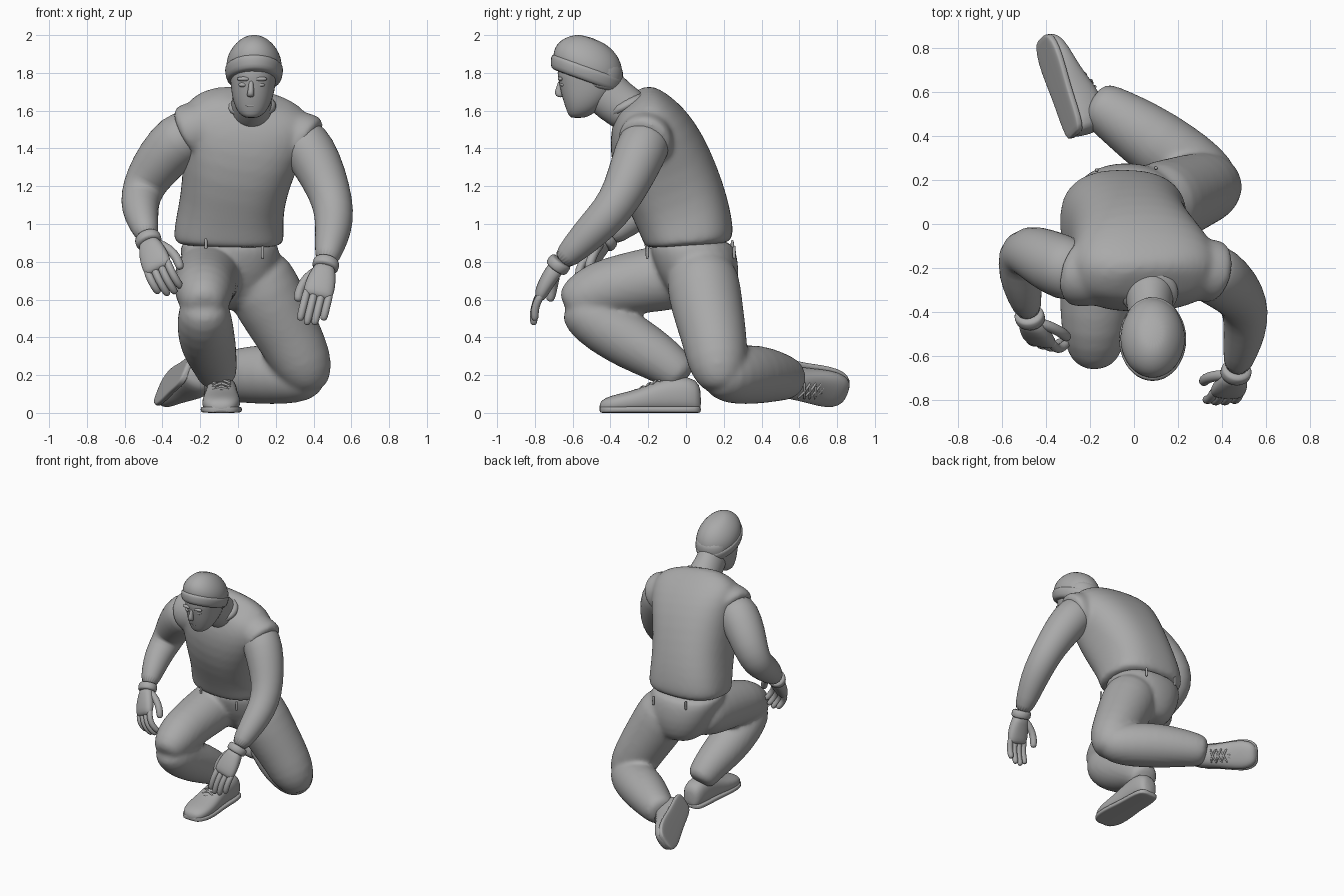
import bpy, bmesh, math
from mathutils import Vector

cube = bpy.data.objects.get("Cube")
if cube:
    bpy.data.objects.remove(cube)

grey = bpy.data.materials.new("plain_grey")
grey.use_nodes = True
tone = (0.4, 0.4, 0.4, 1)
grey.diffuse_color = tone
grey.node_tree.nodes["Principled BSDF"].inputs["Base Color"].default_value = tone

X, Y, Z = Vector((1, 0, 0)), Vector((0, 1, 0)), Vector((0, 0, 1))


def finish(name, bm, levels=1):
    """Turn a bmesh into a smooth shaded object."""
    bmesh.ops.recalc_face_normals(bm, faces=bm.faces)
    mesh = bpy.data.meshes.new(name)
    bm.to_mesh(mesh)
    bm.free()
    mesh.materials.append(grey)
    for face in mesh.polygons:
        face.use_smooth = True
    obj = bpy.data.objects.new(name, mesh)
    bpy.context.collection.objects.link(obj)
    if levels:
        sub = obj.modifiers.new("smooth", "SUBSURF")
        sub.levels = sub.render_levels = levels
    return obj


def fuse(name, parts, passes):
    """Melt overlapping parts into one continuous garment."""
    bm = bmesh.new()
    for part in parts:
        bm.from_mesh(part.data)
        bpy.data.objects.remove(part)
    obj = finish(name, bm)
    remesh = obj.modifiers.new("merge", "REMESH")
    remesh.mode = "VOXEL"
    remesh.voxel_size = .014
    remesh.use_smooth_shade = True
    relax = obj.modifiers.new("relax", "SMOOTH")
    relax.factor = .5
    relax.iterations = passes


def loft(name, rings, side=X, axis=None, power=2.0, count=20):
    """Skin rings (x, y, z, half width, half depth); axis fixes their plane."""
    bm = bmesh.new()
    centres = [Vector(r[:3]) for r in rings]
    loops = []
    for i, ring in enumerate(rings):
        along = axis or centres[min(i + 1, len(rings) - 1)] - centres[max(i - 1, 0)]
        along = along.normalized()
        wide = (side - along * side.dot(along)).normalized()
        deep = along.cross(wide)
        loop = []
        for k in range(count):
            c, s = (f(math.tau * k / count) for f in (math.cos, math.sin))
            c, s = (math.copysign(abs(v) ** (2 / power), v) for v in (c, s))
            loop.append(bm.verts.new(centres[i] + wide * c * ring[3] + deep * s * ring[-1]))
        loops.append(loop)
    for low, high in zip(loops, loops[1:]):
        for k in range(count):
            n = (k + 1) % count
            bm.faces.new((low[k], low[n], high[n], high[k]))
    bm.faces.new(loops[0][::-1])
    bm.faces.new(loops[-1])
    return finish(name, bm)


def tube(name, points, radius, side=X):
    """Slender rounded rod through a few points."""
    rings = [(*p, radius) for p in points]
    a, b = Vector(points[0]), Vector(points[-1])
    start = a - (Vector(points[1]) - a).normalized() * radius * .6
    end = b + (b - Vector(points[-2])).normalized() * radius * .6
    rings = [(*start, radius * .5)] + rings + [(*end, radius * .5)]
    return loft(name, rings, side, count=10)


def ball(name, place, size):
    bm = bmesh.new()
    bmesh.ops.create_uvsphere(bm, u_segments=16, v_segments=10, radius=1)
    bmesh.ops.scale(bm, vec=Vector(size), verts=bm.verts)
    bmesh.ops.translate(bm, vec=Vector(place), verts=bm.verts)
    return finish(name, bm, 0)


def hand(label, wrist, forward, thumb_way, flip, curl):
    """Cuff, palm, four curled fingers and a thumb."""
    f = Vector(forward).normalized()
    w = Vector(thumb_way)
    w = (w - f * w.dot(f)).normalized()
    n = f.cross(w) * flip
    o = Vector(wrist)

    def at(along, across, inward):
        return tuple(o + f * along + w * across + n * inward)

    loft(label + "_glove_cuff", [(*at(d, 0, 0), r, r * .9) for d, r in
         ((-.03, .062), (-.02, .072), (.02, .072), (.03, .062))], w, f)
    loft(label + "_palm", [(*at(d, 0, i), a, b) for d, i, a, b in
         ((0, 0, .05, .045), (.06, 0, .068, .045), (.13, .005, .082, .042),
          (.19, .015, .08, .036), (.21, .02, .066, .02))], w, f, 2.4)
    for k, name in enumerate(("index", "middle", "ring", "little")):
        across = .06 - .04 * k
        size = (.16, .175, .165, .13)[k]
        points, along, inward = [], .18, .015
        for step in range(4):
            points.append(at(along, across, inward))
            angle = curl * (step + .4)
            along += math.cos(angle) * size / 3
            inward += math.sin(angle) * size / 3
        tube(label + "_" + name + "_finger", points, .022, w)
    tube(label + "_thumb", [at(.04, .04, .01), at(.09, .085, .035),
         at(.15, .105, .06), at(.2, .1, .08)], .026, n)


def shoe(label, heel, toe, up):
    """Upper, sole and crossed laces along the heel to toe line."""
    heel, toe = Vector(heel), Vector(toe)
    f = (toe - heel).normalized()
    up = Vector(up)
    up = (up - f * up.dot(f)).normalized()
    w = f.cross(up)
    profile = ((0, .12, .04), (.04, .18, .075), (.22, .2, .085), (.42, .175, .085),
               (.62, .125, .1), (.82, .1, .105), (.95, .08, .08), (1, .05, .04))
    for part, rise in (("upper", 1), ("sole", 0)):
        rings = []
        for t, height, width in profile:
            tall = height if rise else .035
            place = heel.lerp(toe, t) + up * tall / 2
            rings.append((*place, width + (0 if rise else .008), tall / 2))
        loft(label + "_shoe_" + part, rings, w, f, 2.5 if rise else 5)
    for k in range(4):
        t = .4 + .07 * k
        base = heel.lerp(toe, t) + up * (.178 - .018 * k)
        for way in (-1, 1):
            tube(label + "_lace", [tuple(base + w * .045 * way - up * .01),
                 tuple(base + f * .018 + up * .002),
                 tuple(base - w * .045 * way + f * .036 - up * .02)], .007, up)


# Shirt
lean = Vector((1, 0, -.13))
body = loft("body", [(-.05, .02, .88, .28, .22), (-.05, .02, .91, .295, .238),
     (-.045, 0, 1.0, .288, .248), (-.03, -.04, 1.12, .275, .257),
     (0, -.12, 1.3, .295, .267), (.035, -.18, 1.46, .335, .24),
     (.055, -.22, 1.57, .345, .19), (.06, -.25, 1.64, .29, .135),
     (.07, -.28, 1.68, .15, .09)], lean, power=2.5, count=28)
right_cap = loft("right_cap", [(-.1, -.24, 1.53, .12), (-.18, -.235, 1.515, .145),
     (-.25, -.225, 1.49, .157), (-.285, -.215, 1.47, .155)], Y)
left_cap = loft("left_cap", [(.22, -.21, 1.48, .12), (.3, -.21, 1.465, .142),
     (.36, -.215, 1.44, .15), (.39, -.225, 1.42, .148)], Y)
fuse("shirt", [body, right_cap, left_cap], 14)
tilt = Vector((0, -.5, 1))
loft("collar", [(.07, -.3, 1.6, .14, .13), (.07, -.315, 1.635, .135, .125),
     (.07, -.33, 1.66, .115, .1)], X, tilt)

# Arms
loft("right_arm", [(-.22, -.23, 1.5, .13), (-.31, -.205, 1.45, .15),
     (-.41, -.155, 1.34, .138), (-.485, -.12, 1.23, .118), (-.515, -.14, 1.15, .108),
     (-.52, -.23, 1.08, .1), (-.5, -.33, 1, .08), (-.475, -.42, .92, .056)], Y)
loft("left_arm", [(.29, -.2, 1.47, .12), (.355, -.22, 1.43, .143),
     (.425, -.27, 1.31, .133), (.485, -.33, 1.17, .114), (.51, -.4, 1.06, .106),
     (.505, -.49, .97, .098), (.485, -.58, .88, .08), (.465, -.67, .79, .058)], Y)
hand("right", (-.475, -.425, .915), (.22, -.62, -.7), (.8, -.2, .4), -1, .5)
hand("left", (.465, -.675, .785), (-.22, -.58, -.8), (-1, 0, .15), 1, .26)

# Trousers
seat = loft("seat", [(-.02, .1, .54, .12, .11), (-.02, .09, .62, .2, .175),
     (-.03, .065, .74, .25, .222), (-.045, .04, .85, .268, .23),
     (-.05, .02, .93, .268, .22)], lean, Z, 2.3)
right_thigh = loft("right_thigh", [(-.15, .1, .76, .13), (-.15, .02, .74, .18),
     (-.165, -.15, .71, .177), (-.175, -.33, .68, .165), (-.18, -.47, .645, .158),
     (-.18, -.58, .59, .128), (-.18, -.64, .55, .08)], X)
right_shin = loft("right_shin", [(-.18, -.6, .6, .09), (-.18, -.55, .545, .14),
     (-.175, -.43, .455, .152), (-.16, -.28, .37, .15), (-.135, -.15, .295, .132),
     (-.115, -.06, .23, .112), (-.105, 0, .17, .1)], X)
left_thigh = loft("left_thigh", [(.06, .08, .8, .15), (.1, .085, .72, .2),
     (.18, .11, .57, .193), (.275, .15, .4, .175), (.345, .17, .26, .163),
     (.378, .18, .17, .125), (.39, .18, .11, .07)], Y)
left_shin = loft("left_shin", [(.425, .14, .2, .08), (.37, .19, .195, .135),
     (.25, .27, .2, .158), (.1, .37, .205, .16), (-.03, .46, .195, .14),
     (-.13, .525, .185, .12), (-.2, .565, .175, .1)], Z)
fuse("trousers", [seat, right_thigh, right_shin, left_thigh, left_shin], 10)
for x, y, z in ((-.17, -.21, .89), (.13, -.205, .85), (-.17, .245, .88), (.1, .255, .85)):
    tube("belt_loop", [(x, y, z + .03), (x, y, z), (x, y, z - .03)], .009)

# Shoes
shoe("right", (-.085, .08, 0), (-.09, -.46, 0), Z)
shoe("left", (-.28, .4, .24), (-.43, .85, .12), (.8, .2, -.4))

# Head
loft("neck", [(.07, -.25, 1.56, .13, .12), (.07, -.33, 1.62, .108, .12),
     (.075, -.43, 1.69, .1, .13), (.08, -.47, 1.78, .09, .12)], X)
loft("head", [(.07, -.575, 1.56, .03, .035), (.072, -.56, 1.58, .065, .065),
     (.075, -.54, 1.62, .092, .1), (.078, -.52, 1.68, .112, .14),
     (.08, -.51, 1.74, .12, .162), (.082, -.51, 1.8, .128, .175),
     (.085, -.51, 1.86, .12, .17)], X, Z, 2.2)
loft("nose", [(.07, -.662, 1.765, .012, .012), (.069, -.67, 1.72, .014, .018),
     (.067, -.675, 1.69, .02, .024), (.067, -.665, 1.67, .018, .016)], X, Z)
for way in (-1, 1):
    ball("eyelid", (.072 + way * .046, -.65, 1.737), (.024, .014, .012))
    ball("brow", (.074 + way * .045, -.664, 1.768), (.036, .014, .012))
for z in (1.628, 1.643):
    ball("lip", (.07, -.63, z), (.034, .012, .008))

# Knitted hat, slumped towards the nape
hat_axis = Vector((0, .36, 1))
loft("hat_crown", [(.085, -.525, 1.77, .135, .18), (.085, -.525, 1.82, .152, .195),
     (.085, -.515, 1.87, .147, .195), (.085, -.505, 1.915, .126, .172),
     (.085, -.495, 1.955, .09, .128), (.085, -.495, 1.985, .045, .06)], X, hat_axis)
loft("hat_brim", [(.085, -.535, 1.755, .13, .18), (.085, -.535, 1.762, .145, .194),
     (.085, -.528, 1.8, .156, .204), (.085, -.522, 1.828, .156, .204),
     (.085, -.518, 1.838, .145, .19)], X, hat_axis)
loft("hat_nape", [(.085, -.47, 1.715, .1, .1), (.085, -.468, 1.725, .118, .118),
     (.085, -.462, 1.77, .13, .128), (.085, -.455, 1.83, .13, .13),
     (.085, -.455, 1.88, .11, .11)], X, Vector((0, .2, 1)))
